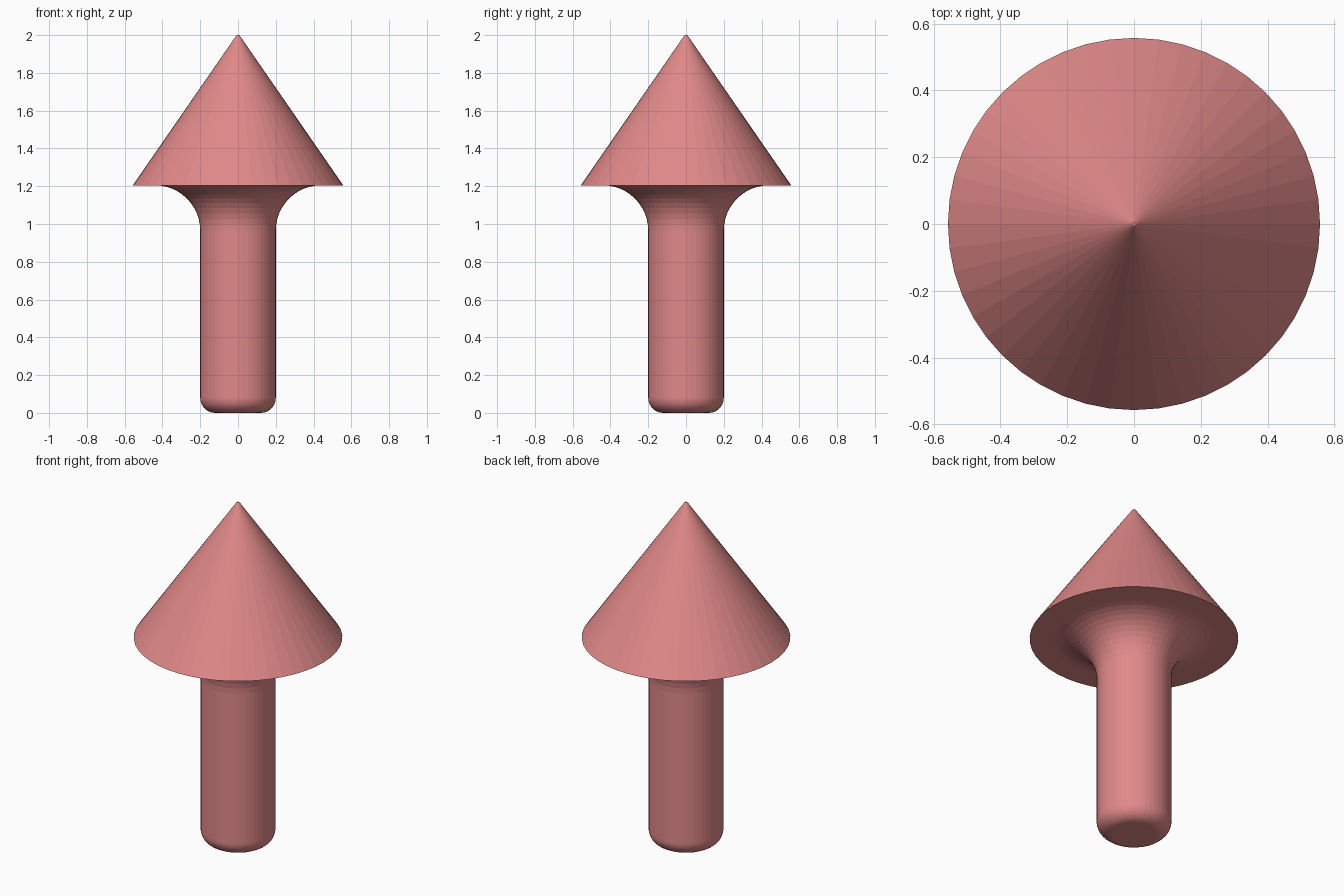
import bpy
import bmesh
from math import cos, sin, pi, radians
from mathutils import Vector

if "Cube" in bpy.data.objects:
    bpy.data.objects.remove(bpy.data.objects["Cube"], do_unlink=True)

SEGMENTS = 48
STEM_R, HEAD_R, HEAD_Z = 0.2, 0.557, 1.205
FOOT_R, FILLET_R = 0.08, 0.24


def make_material(name, colour):
    mat = bpy.data.materials.new(name)
    mat.use_nodes = True
    mat.diffuse_color = colour
    mat.node_tree.nodes["Principled BSDF"].inputs["Base Color"].default_value = colour
    return mat


def arc(cx, cz, radius, start, end, steps):
    """Points (radius, height) along an arc, angles in degrees."""
    angles = [radians(start + (end - start) * i / steps) for i in range(steps + 1)]
    return [(cx + radius * cos(a), cz + radius * sin(a)) for a in angles]


def lathe(name, profile, mat):
    """Revolve an (r, z) profile that starts and ends on the axis."""
    bm = bmesh.new()
    verts = [bm.verts.new((r, 0, z)) for r, z in profile]
    edges = [bm.edges.new(pair) for pair in zip(verts, verts[1:])]
    bmesh.ops.spin(bm, geom=verts + edges, cent=(0, 0, 0), axis=Vector((0, 0, 1)),
                   angle=2 * pi, steps=SEGMENTS, use_merge=True)
    bmesh.ops.remove_doubles(bm, verts=bm.verts, dist=0.0001)
    bmesh.ops.recalc_face_normals(bm, faces=bm.faces)
    mesh = bpy.data.meshes.new(name)
    bm.to_mesh(mesh)
    bm.free()
    mesh.materials.append(mat)
    obj = bpy.data.objects.new(name, mesh)
    bpy.context.collection.objects.link(obj)
    return obj


rose = make_material("dusty rose", (0.75, 0.25, 0.25, 1))

# Rounded foot, straight stem, flared neck, then the pointed head
profile = [(0, 0)]
profile += arc(STEM_R - FOOT_R, FOOT_R, FOOT_R, -90, 0, 8)
profile += arc(STEM_R + FILLET_R, HEAD_Z - FILLET_R, FILLET_R, 180, 90, 12)
profile += [(HEAD_R, HEAD_Z), (0.011, 1.995), (0.006, 2), (0, 2)]
lathe("pointed_peg", profile, rose)
